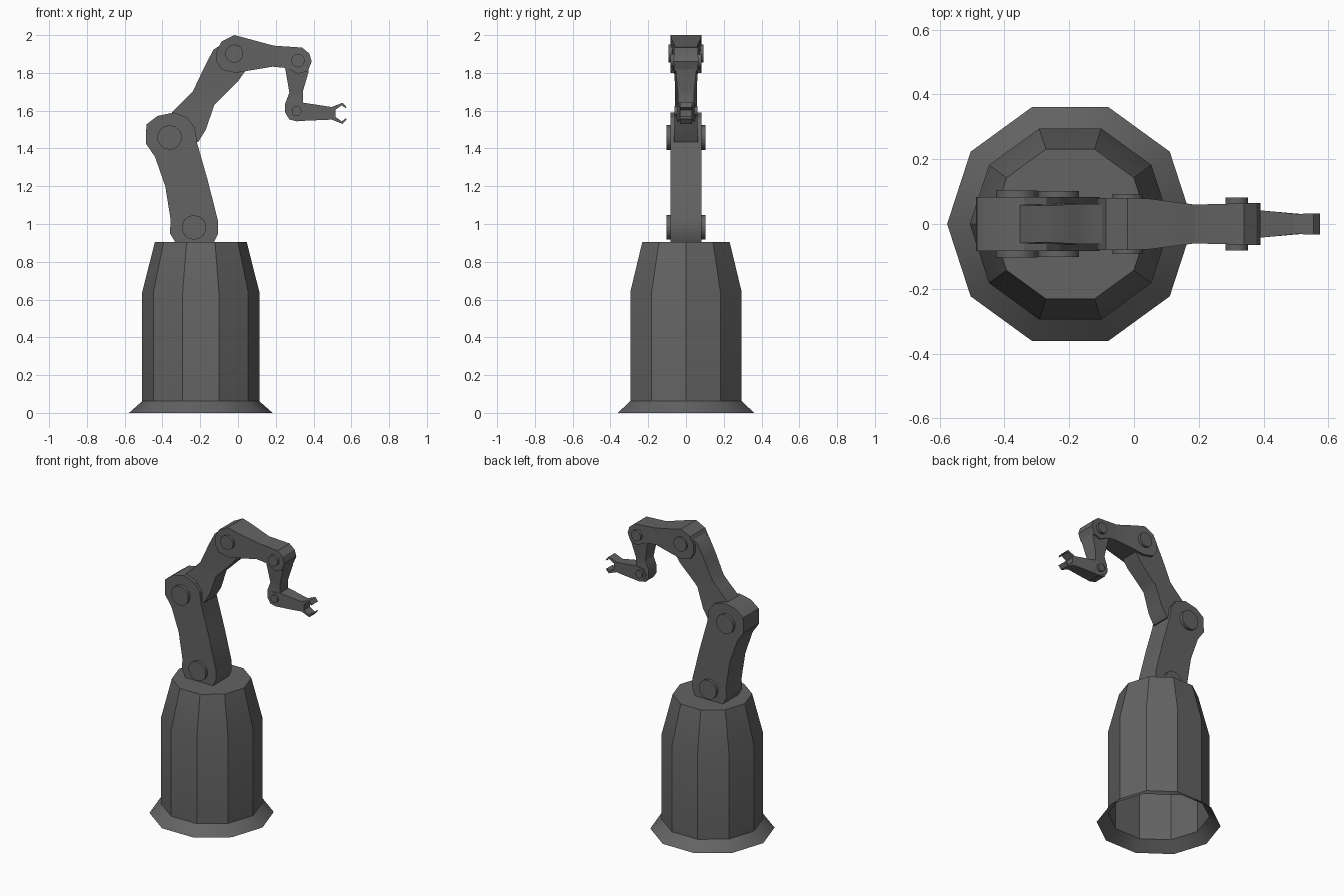
import bpy, bmesh, math
from mathutils import Matrix, Vector

if "Cube" in bpy.data.objects:
    bpy.data.objects.remove(bpy.data.objects["Cube"])

grey = bpy.data.materials.new("dark grey metal")
grey.diffuse_color = (0.125, 0.125, 0.125, 1)
grey.use_nodes = True
grey.node_tree.nodes["Principled BSDF"].inputs["Base Color"].default_value = grey.diffuse_color


def finish(bm, name):
    bmesh.ops.recalc_face_normals(bm, faces=bm.faces)
    me = bpy.data.meshes.new(name)
    bm.to_mesh(me)
    bm.free()
    me.materials.append(grey)
    ob = bpy.data.objects.new(name, me)
    bpy.context.collection.objects.link(ob)
    bpy.ops.object.select_all(action='DESELECT')
    ob.select_set(True)
    bpy.context.view_layer.objects.active = ob
    bpy.ops.object.shade_smooth_by_angle(angle=math.radians(30))
    return ob


def link_part(name, profile, widths, axis=0):
    """Side profile (x, z) given thickness; widths = (position, half width) along an axis."""
    bm = bmesh.new()
    front = [bm.verts.new((x, -1, z)) for x, z in profile]
    back = [bm.verts.new((x, 1, z)) for x, z in profile]
    n = len(profile)
    bm.faces.new(front)
    bm.faces.new(back[::-1])
    for i in range(n):
        j = (i + 1) % n
        bm.faces.new((front[i], back[i], back[j], front[j]))
    normal = Vector((1, 0, 0)) if axis == 0 else Vector((0, 0, 1))
    for pos, _ in widths[1:-1]:
        bmesh.ops.bisect_plane(bm, geom=bm.verts[:] + bm.edges[:] + bm.faces[:],
                               plane_co=normal * pos, plane_no=normal)
    for v in bm.verts:
        p = v.co[axis]
        w = widths[0][1] if p <= widths[0][0] else widths[-1][1]
        for (a, wa), (b, wb) in zip(widths, widths[1:]):
            if a <= p <= b:
                w = wa + (wb - wa) * (p - a) / (b - a)
        v.co.y *= w
    return finish(bm, name)


def joint_pin(name, x, z, radius, half):
    """Round pin running through a joint and showing on both sides."""
    bm = bmesh.new()
    turn = Matrix.Translation((x, 0, z)) @ Matrix.Rotation(math.pi / 2, 4, 'X')
    bmesh.ops.create_cone(bm, cap_ends=True, segments=14, radius1=radius,
                          radius2=radius, depth=2 * half, matrix=turn)
    finish(bm, name)


# ten-sided pedestal, open underneath
bm = bmesh.new()
rings = []
for r, z in ((0.38, 0), (0.31, 0.062), (0.31, 0.64), (0.243, 0.905)):
    rings.append([bm.verts.new((-0.197 + r * math.cos(i * math.tau / 10),
                                r * math.sin(i * math.tau / 10), z)) for i in range(10)])
for lo, hi in zip(rings, rings[1:]):
    for i in range(10):
        j = (i + 1) % 10
        bm.faces.new((lo[i], lo[j], hi[j], hi[i]))
bm.faces.new(rings[-1])
finish(bm, "pedestal")

# lower arm
link_part("lower_arm", [
    (-0.33, 0.9), (-0.36, 0.95), (-0.357, 1.025), (-0.385, 1.2), (-0.44, 1.357),
    (-0.488, 1.426), (-0.485, 1.527), (-0.426, 1.572), (-0.34, 1.59), (-0.27, 1.564),
    (-0.228, 1.51), (-0.217, 1.43), (-0.16, 1.23), (-0.105, 1.013), (-0.105, 0.95),
    (-0.13, 0.9)], [(-1, 0.083), (1, 0.083)])

# upper arm
link_part("upper_arm", [
    (-0.21, 1.435), (-0.30, 1.43), (-0.40, 1.50), (-0.35, 1.59), (-0.24, 1.70),
    (-0.177, 1.833), (-0.13, 1.923), (-0.08, 1.955), (0.0, 1.90), (0.042, 1.815),
    (0.0, 1.755), (-0.125, 1.632), (-0.17, 1.50)],
    [(1.45, 0.064), (1.66, 0.057), (1.85, 0.062)], axis=2)

# forearm
link_part("forearm", [
    (-0.114, 1.86), (-0.114, 1.913), (-0.087, 1.966), (-0.02, 2.0), (0.045, 1.983),
    (0.19, 1.944), (0.34, 1.934), (0.378, 1.902), (0.39, 1.86), (0.37, 1.81),
    (0.32, 1.795), (0.255, 1.826), (0.183, 1.833), (-0.013, 1.80), (-0.087, 1.817)],
    [(0.025, 0.081), (0.187, 0.06), (0.39, 0.065)])

# wrist link
link_part("wrist_link", [
    (0.246, 1.845), (0.272, 1.696), (0.25, 1.638), (0.25, 1.59), (0.272, 1.553),
    (0.315, 1.543), (0.355, 1.565), (0.345, 1.64), (0.343, 1.70), (0.372, 1.80),
    (0.375, 1.86), (0.30, 1.885)],
    [(1.56, 0.045), (1.68, 0.042), (1.85, 0.058)], axis=2)

# hand
link_part("hand", [
    (0.265, 1.60), (0.285, 1.56), (0.315, 1.545), (0.505, 1.553), (0.515, 1.566),
    (0.515, 1.605), (0.505, 1.618), (0.34, 1.643), (0.285, 1.635)],
    [(0.28, 0.05), (0.39, 0.042), (0.5, 0.031)])

# pair of gripper fingers, mirrored about the hand's centre line
for name, s in (("upper_finger", 1), ("lower_finger", -1)):
    link_part(name, [(x, 1.586 + s * dz) for x, dz in (
        (0.495, 0.033), (0.554, 0.056), (0.575, 0.032), (0.569, 0.027),
        (0.55, 0.043), (0.515, 0.018), (0.495, 0.018))], [(0.5, 0.031), (0.575, 0.033)])

# joint pins
for name, x, z, r, h in (
        ("base_pin", -0.233, 0.982, 0.065, 0.102),
        ("shoulder_pin", -0.362, 1.458, 0.065, 0.104),
        ("elbow_pin", -0.02, 1.902, 0.048, 0.093),
        ("wrist_pin", 0.317, 1.865, 0.036, 0.082),
        ("hand_pin", 0.31, 1.598, 0.026, 0.06)):
    joint_pin(name, x, z, r, h)
